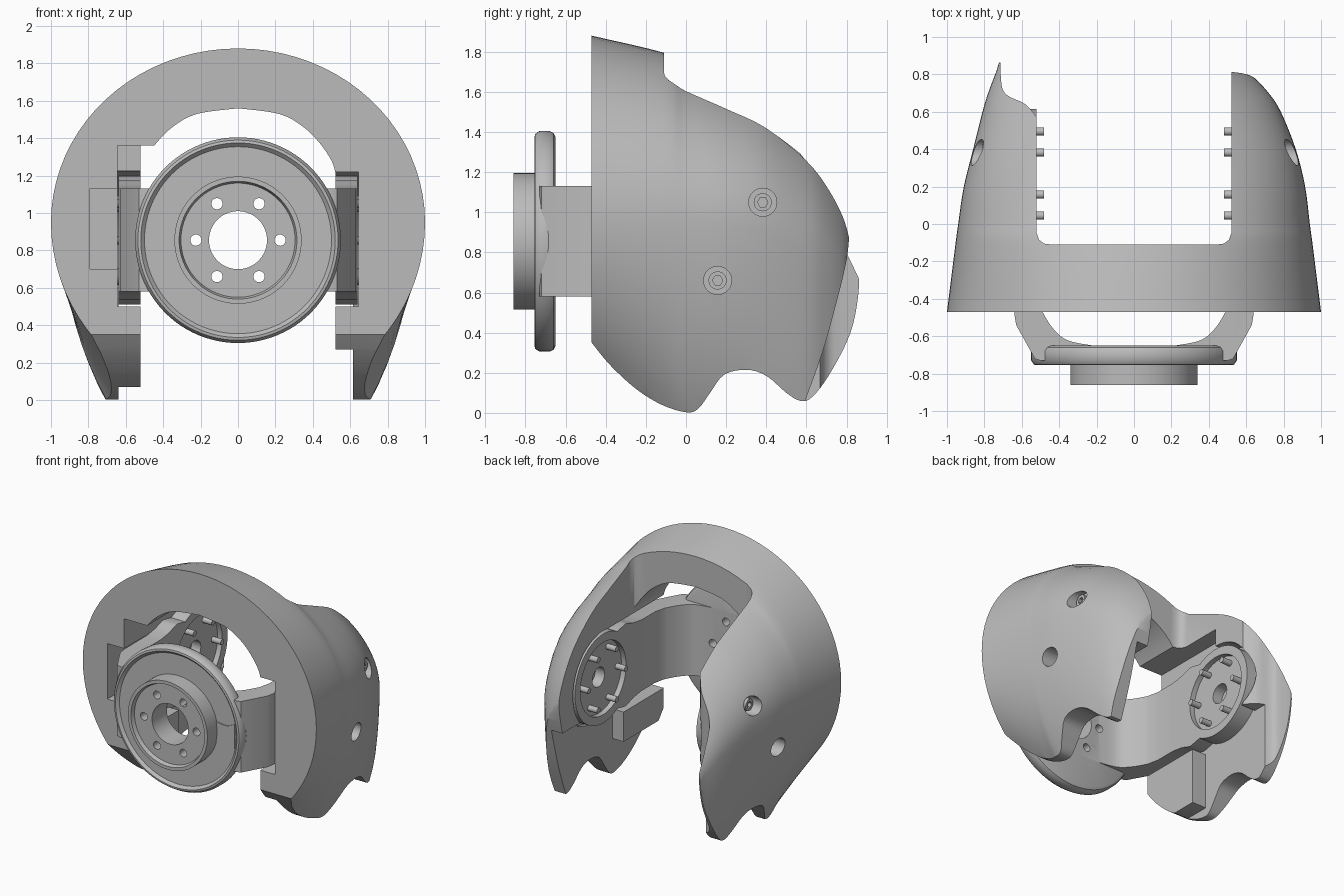
import bpy, bmesh, math
from mathutils import Vector

if "Cube" in bpy.data.objects:
    bpy.data.objects.remove(bpy.data.objects["Cube"], do_unlink=True)

grey = bpy.data.materials.new("plain grey")
grey.use_nodes = True
grey.diffuse_color = (0.5, 0.5, 0.5, 1)
grey.node_tree.nodes["Principled BSDF"].inputs["Base Color"].default_value = (0.5, 0.5, 0.5, 1)

PIVOT = (0.27, 0.855)   # y, z of the side pivots
HUB = (0, 0.855)        # x, z of the front hub
BOLT_RING = 0.225


def finish(name, bm):
    bmesh.ops.recalc_face_normals(bm, faces=bm.faces)
    mesh = bpy.data.meshes.new(name)
    bm.to_mesh(mesh)
    bm.free()
    mesh.materials.append(grey)
    ob = bpy.data.objects.new(name, mesh)
    bpy.context.collection.objects.link(ob)
    return ob


def place(axis, p, t):
    return {"x": (t, p[0], p[1]), "y": (p[0], t, p[1]), "z": (p[0], p[1], t)}[axis]


def loft(name, rings, closed=False):
    bm = bmesh.new()
    rows = [[bm.verts.new(p) for p in ring] for ring in rings]
    n = len(rows[0])
    pairs = list(zip(rows, rows[1:])) + ([(rows[-1], rows[0])] if closed else [])
    for a, b in pairs:
        for i in range(n):
            j = (i + 1) % n
            bm.faces.new((a[i], a[j], b[j], b[i]))
    if not closed:
        bm.faces.new(rows[0])
        bm.faces.new(rows[-1])
    return finish(name, bm)


def prism(name, axis, pts, lo, hi):
    return loft(name, [[place(axis, p, t) for p in pts] for t in (lo, hi)])


def rod(name, axis, centre, r, lo, hi, n=48):
    pts = [(centre[0] + r * math.cos(2 * math.pi * i / n),
            centre[1] + r * math.sin(2 * math.pi * i / n)) for i in range(n)]
    return prism(name, axis, pts, min(lo, hi), max(lo, hi))


def box(name, x, y, z):
    pts = [(x[0], y[0]), (x[1], y[0]), (x[1], y[1]), (x[0], y[1])]
    return prism(name, "z", pts, *z)


def boolean(ob, tool, op="DIFFERENCE"):
    mod = ob.modifiers.new("cut", "BOOLEAN")
    mod.operation, mod.solver, mod.object = op, "EXACT", tool
    bpy.context.view_layer.objects.active = ob
    bpy.ops.object.modifier_apply(modifier=mod.name)
    bpy.data.objects.remove(tool, do_unlink=True)


def spline(pts, n=4):
    """Smooth curve through points of any dimension."""
    out = []
    ext = [pts[0]] + list(pts) + [pts[-1]]
    for a, b, c, d in zip(ext, ext[1:], ext[2:], ext[3:]):
        for k in range(n):
            t = k / n
            out.append(tuple(0.5 * (2 * q + (r - p) * t + (2 * p - 5 * q + 4 * r - s) * t * t
                                    + (3 * q - p - 3 * r + s) * t ** 3)
                             for p, q, r, s in zip(a, b, c, d)))
    return out + [tuple(pts[-1])]


def ring_points(centre, r):
    return [(centre[0] + r * math.cos(math.radians(a)), centre[1] + r * math.sin(math.radians(a)))
            for a in range(0, 360, 60)]


def smooth(ob, angle=35):
    bpy.ops.object.select_all(action="DESELECT")
    ob.select_set(True)
    bpy.context.view_layer.objects.active = ob
    bpy.ops.object.shade_smooth_by_angle(angle=math.radians(angle))


# Domed cover: y, +x half width, -x half width, top, lower depth, centre height
stations = spline([
    (-.47, 1, 1, 1.88, .97, .95), (-.11, .955, .955, 1.795, 1.3, .95),
    (0, .94, .94, 1.735, 1.43, .95), (.2, .915, .91, 1.64, 1.5, .94),
    (.4, .865, .86, 1.55, 1.6, .9), (.6, .785, .81, 1.41, 1.7, .8),
    (.7, .72, .78, 1.3, 1.7, .75), (.78, .645, .75, 1.19, 1.7, .68),
    (.82, .58, .735, 1.1, 1.7, .65), (.87, .53, .72, 1, 1.7, .6)])
rings = []
for y, wr, wl, top, depth, zc in stations:
    ring = []
    for i in range(80):
        c, s = math.cos(math.pi * i / 40), math.sin(math.pi * i / 40)
        ring.append((c * (wr if c > 0 else wl), y, zc + s * (top - zc if s > 0 else depth)))
    rings.append(ring)
cover = loft("cover", rings)

# Scalloped lower edge and rear edge
lower = spline([(-.47, .35), (-.38, .24), (-.25, .12), (-.12, .04), (0, .003), (.06, .02),
                (.12, .1), (.19, .19), (.3, .215), (.4, .185), (.5, .1), (.57, .06),
                (.63, .08), (.72, .2), (.82, .4), (.86, .6), (.86, .75)])
boolean(cover, prism("outline", "x", [(-.6, .5)] + lower + [(.95, 1), (.95, 2), (-.6, 2)], -1.2, 1.2),
        "INTERSECT")
rear = spline([(.815, .9), (.8, .76), (.75, .55), (.68, .3), (.59, .05)])
boolean(cover, prism("rear_trim", "x", [(.82, 1.4)] + rear + [(.59, -.1), (1, -.1), (1, 1.4)], .3, 1.2))

# Front arch opening and open back
arch = spline([(.52, 1.22), (.5, 1.28), (.44, 1.37), (.35, 1.46), (.22, 1.53), (0, 1.56)])
arch += [(-x, z) for x, z in reversed(arch[:-1])]
boolean(cover, prism("opening", "y", [(.52, -.3)] + arch + [(-.52, -.3)], -.7, 1.2))
corner = [(.52, 1.2), (.52, -.05), (.507, -.085), (.48, -.105), (.44, -.11)]
boolean(cover, prism("open_back", "z", corner + [(-x, y) for x, y in reversed(corner)], -.3, 2.2))
scoop = spline([(-.52, .57), (-.58, .64), (-.68, .69), (-.71, .76), (-.715, .95)])
boolean(cover, prism("scoop", "z", [(-.4, .55)] + scoop + [(-.4, .95)], -.3, 2.2))

# Inner channels for the arms, with stepped lower blocks
for side, wall, low, high in ((1, .615, .27, 1.22), (-1, .64, .07, 1.36)):
    def span(a, b):
        return tuple(sorted((side * a, side * b)))
    boolean(cover, box("channel", span(.4, .645), (-.6, PIVOT[0]), (.5, high)))
    boolean(cover, rod("pivot_seat", "x", PIVOT, .37, side * .4, side * .645, 64))
    boolean(cover, box("low_step", span(.4, wall), (-.7, 1), (-.2, low)))
    boolean(cover, box("rear_step", span(.4, wall), (.02, 1), (-.2, .62)))
    # Bolts sunk in the cover
    ring = ring_points(PIVOT, BOLT_RING)
    for k, spot in enumerate((ring[1], ring[4])):
        boolean(cover, rod("counterbore", "x", spot, .07, side * .77, side * 1.1, 32))
        label = ("left" if side > 0 else "right") + ("_upper" if k == 0 else "_lower") + "_bolt"
        bolt = rod(label, "x", spot, .045, side * .62, side * .81, 32)
        boolean(bolt, rod("socket", "x", spot, .026, side * .785, side * .9, 6))
        smooth(bolt)
boolean(cover, box("side_pocket", (-.79, -.6), (-.6, 0), (.7, 1.13)))
smooth(cover)

# Fork: plan shape trimmed by its side outline
half = [(.5, -.73), (.53, -.72), (.63, -.54), (.64, -.48), (.64, .7),
        (.52, .7), (.52, -.36)] + spline([(.5, -.45), (.44, -.55), (.36, -.62), (.22, -.65)])
fork = prism("fork", "z", half + [(-x, y) for x, y in reversed(half)], .4, 1.3)
top_edge = spline([(-.2, .275), (-.1, .29), (-.02, .315), (.06, .325)])
cap = [(PIVOT[0] + .345 * math.sin(a), .345 * math.cos(a))
       for a in [math.radians(d) for d in range(-30, 91, 6)]]
upper = [(-.9, .275)] + top_edge[:-3] + cap
outline = upper + [(y, -h) for y, h in reversed(upper[:-1])]
boolean(fork, prism("side_outline", "x", [(y, h + PIVOT[1]) for y, h in outline], -1, 1), "INTERSECT")
boolean(fork, rod("hub_bore", "y", HUB, .2, -1, -.5))
for side in (1, -1):
    boolean(fork, rod("pivot_recess", "x", PIVOT, .28, side * .4, side * .56))
    boolean(fork, rod("pivot_bore", "x", PIVOT, .075, side * .4, side * .8, 32))
smooth(fork)

# Front hub and flange, a turned profile
section = [(.155, -.83), (.305, -.83), (.315, -.86), (.34, -.86), (.34, -.735), (.5, -.735),
           (.52, -.755), (.535, -.752), (.55, -.73), (.55, -.68), (.54, -.66), (.52, -.65), (.155, -.65)]
steps = [2 * math.pi * i / 96 for i in range(96)]
hub = loft("front_hub", [[(r * math.cos(a), y, HUB[1] + r * math.sin(a)) for r, y in section]
                         for a in steps], closed=True)
for spot in ring_points(HUB, BOLT_RING):
    boolean(hub, rod("bolt_hole", "y", spot, .03, -1, -.5, 24))
    boolean(fork, rod("bolt_hole", "y", spot, .03, -1, -.5, 24))
smooth(hub)

# Small raised tab on the flange
tab = spline([(.33, .93), (.42, .92), (.49, .95)]) + spline([(.49, .76), (.42, .79), (.33, .78)])
smooth(prism("flange_tab", "y", tab, -.742, -.72))

# Pivot pins
for side, word in ((1, "left"), (-1, "right")):
    for k, spot in enumerate(ring_points(PIVOT, BOLT_RING)):
        smooth(rod(f"{word}_pin_{k + 1}", "x", spot, .022, side * .48, side * .66, 20))
